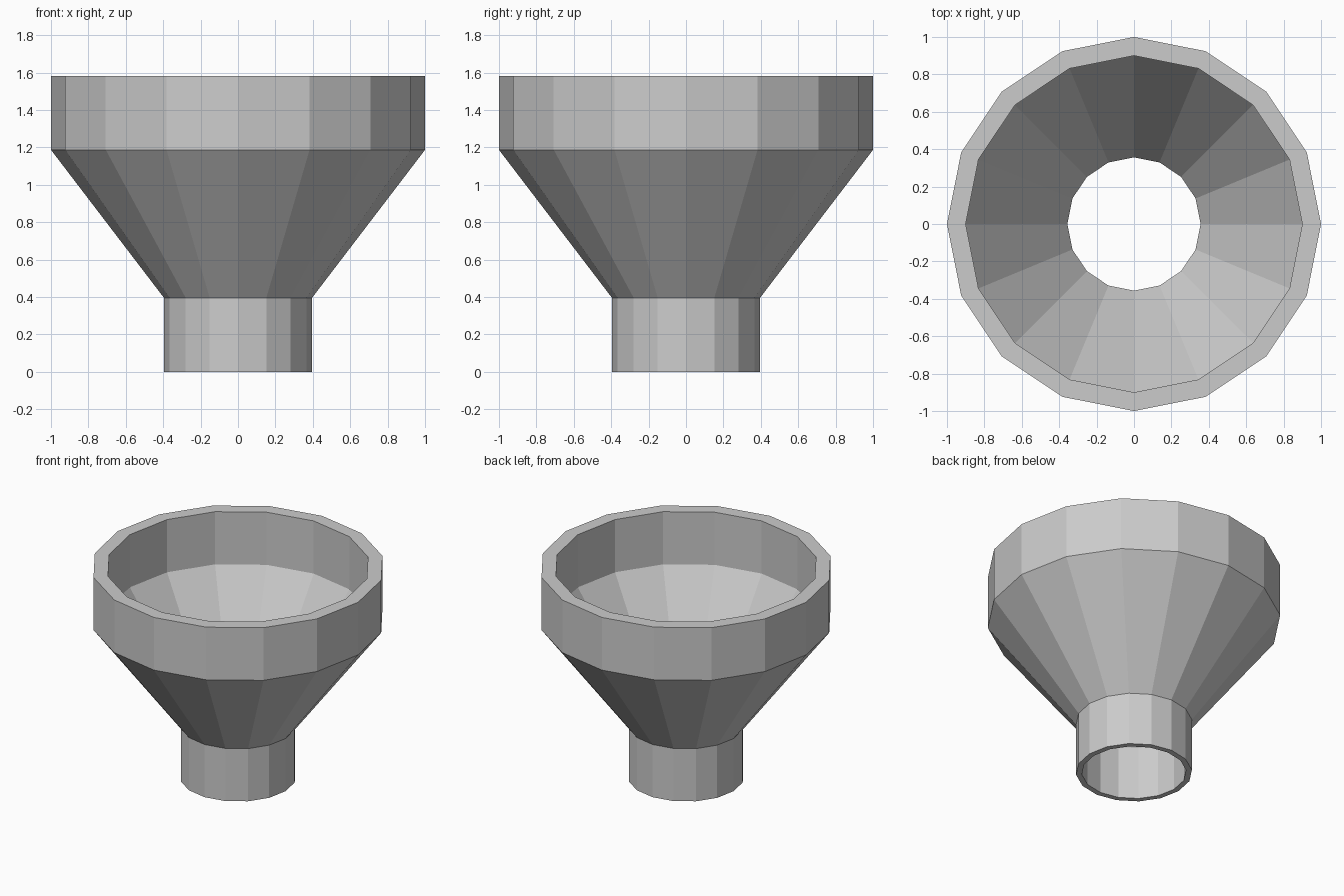
import bpy
import bmesh
from math import tau
from mathutils import Vector

if "Cube" in bpy.data.objects:
    bpy.data.objects.remove(bpy.data.objects["Cube"])

SIDES = 16
WALL_SCALE = 0.9  # inner radius relative to outer radius

# Outer profile (radius, height): spout, cone, rim
outer = [(0.396, 0.0), (0.396, 0.396), (1.0, 1.187), (1.0, 1.583)]
inner = [(r * WALL_SCALE, z) for r, z in reversed(outer)]
profile = outer + inner

# Funnel: closed wall section revolved around z
bm = bmesh.new()
verts = [bm.verts.new((r, 0, z)) for r, z in profile]
edges = [bm.edges.new((v, verts[(i + 1) % len(verts)])) for i, v in enumerate(verts)]
bmesh.ops.spin(bm, geom=verts + edges, cent=Vector(), axis=(0, 0, 1),
               angle=tau, steps=SIDES, use_duplicate=False)
bmesh.ops.remove_doubles(bm, verts=bm.verts[:], dist=0.0001)
bmesh.ops.recalc_face_normals(bm, faces=bm.faces[:])

mesh = bpy.data.meshes.new("funnel")
bm.to_mesh(mesh)
bm.free()
bpy.context.collection.objects.link(bpy.data.objects.new("funnel", mesh))
